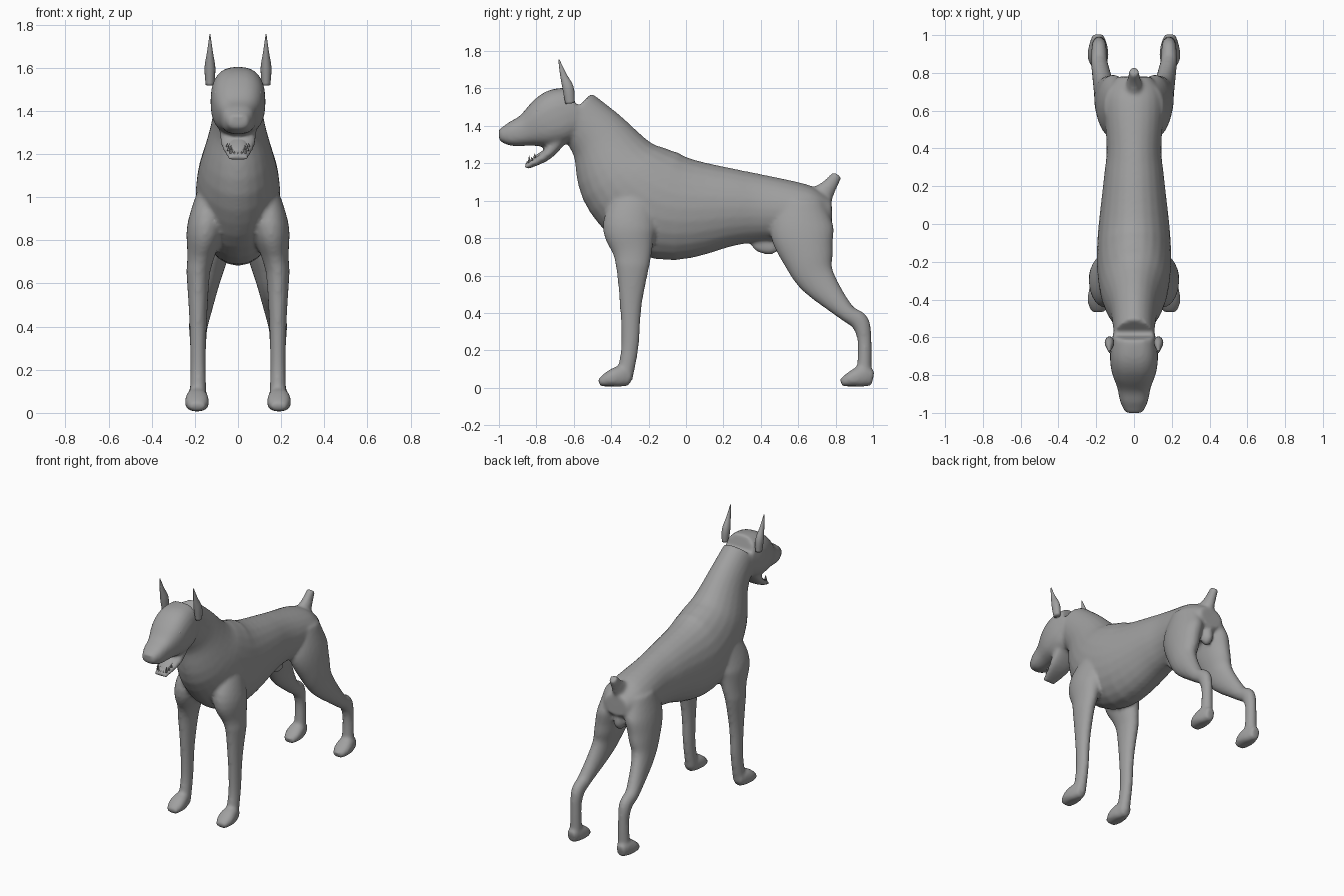
import bpy, bmesh, math
from mathutils import Vector, Matrix

cube = bpy.data.objects.get("Cube")
if cube:
    bpy.data.objects.remove(cube, do_unlink=True)

grey = bpy.data.materials.new("plain grey")
grey.use_nodes = True
grey.diffuse_color = (.35, .35, .35, 1)
shader = grey.node_tree.nodes["Principled BSDF"]
shader.inputs["Base Color"].default_value = grey.diffuse_color


def resample(stations, steps=5):
    """Follow a Catmull-Rom curve through the stations."""
    points = [Vector(station) for station in stations]
    last = len(points) - 1
    curve = []
    for index in range(last):
        here, ahead = points[index], points[index + 1]
        before = points[max(index - 1, 0)]
        beyond = points[min(index + 2, last)]
        for step in range(steps):
            t = step / steps
            leave = (ahead - before) / 2
            arrive = (beyond - here) / 2
            gap = ahead - here
            curve.append(here + leave * t
                         + (gap * 3 - leave * 2 - arrive) * t ** 2
                         + (leave + arrive - gap * 2) * t ** 3)
    return curve + [points[last]]


def loft(bm, stations, side=1, spread=None, power=2, sides=24):
    """Skin rings set square to a path; a station is y, z, half depth, half width."""
    curve = resample(stations)
    rings = []
    for index, (y, z, depth, width) in enumerate(curve):
        before = curve[max(index - 1, 0)]
        after = curve[min(index + 1, len(curve) - 1)]
        along = (after - before).to_2d().normalized()
        middle = spread(z) if spread else 0
        ring = []
        for corner in range(sides):
            angle = math.tau * corner / sides
            up, out = (math.copysign(abs(value) ** (2 / power), value)
                       for value in (math.cos(angle), math.sin(angle)))
            ring.append(bm.verts.new((side * (middle + width * out),
                                      y - along.y * depth * up,
                                      z + along.x * depth * up)))
        rings.append(ring)
    faces = [bm.faces.new(rings[0]), bm.faces.new(rings[-1])]
    for ring, following in zip(rings, rings[1:]):
        for corner in range(sides):
            faces.append(bm.faces.new((ring[corner - 1], ring[corner],
                                       following[corner], following[corner - 1])))
    bmesh.ops.recalc_face_normals(bm, faces=faces)


def ball(bm, centre, size, tilt=0):
    """Stretched sphere, tipped about the sideways axis."""
    placing = (Matrix.Translation(centre) @ Matrix.Rotation(tilt, 4, 'X')
               @ Matrix.Diagonal((*size, 1)))
    bmesh.ops.create_uvsphere(bm, u_segments=20, v_segments=12, radius=1, matrix=placing)


def leg_spread(joint_height):
    """Legs hang straight below the joint and lean inwards above it."""
    return lambda z: .185 - .18 * max(0, z - joint_height)


def paw(bm, heel, side):
    loft(bm, [(heel, .05, .04, .03),
              (heel - .06, .06, .055, .05),
              (heel - .12, .045, .04, .055),
              (heel - .17, .025, .02, .035)],
         side, lambda z: .19, power=2.5)


def finish(bm, name):
    mesh = bpy.data.meshes.new(name)
    bm.to_mesh(mesh)
    bm.free()
    mesh.materials.append(grey)
    mesh.shade_smooth()
    part = bpy.data.objects.new(name, mesh)
    bpy.context.collection.objects.link(part)
    return part


body = bmesh.new()

# neck, chest, belly and rump
loft(body, [(-.6, 1.48, .135, .105),
            (-.46, 1.33, .17, .125),
            (-.32, 1.11, .26, .185),
            (-.1, .97, .29, .195),
            (.24, .965, .21, .16),
            (.4, .96, .18, .145),
            (.66, .94, .14, .155),
            (.78, .94, .07, .09)])

# skull and muzzle
loft(body, [(-.58, 1.48, .13, .11),
            (-.68, 1.45, .15, .127),
            (-.77, 1.41, .13, .12),
            (-.86, 1.375, .085, .09),
            (-.94, 1.355, .063, .073),
            (-1, 1.35, .03, .045)], power=2.6)

# open lower jaw
loft(body, [(-.65, 1.38, .05, .09),
            (-.74, 1.25, .03, .08),
            (-.86, 1.18, .015, .045)], power=2.5)

# docked tail
loft(body, [(.7, 1, .08, .055),
            (.76, 1.07, .045, .035),
            (.81, 1.14, .028, .026)])

# underside folds
ball(body, (0, .42, .755), (.03, .075, .04), tilt=-.25)
ball(body, (0, .73, .82), (.04, .045, .065))

for side in (1, -1):
    # shoulder and foreleg
    loft(body, [(-.26, 1, .12, .075),
                (-.3, .86, .145, .09),
                (-.285, .7, .1, .06),
                (-.295, .45, .06, .042),
                (-.3, .22, .047, .036),
                (-.33, .05, .045, .04)], side, leg_spread(.65))
    paw(body, -.295, side)
    # thigh, hock and rear pastern
    loft(body, [(.62, 1, .12, .08),
                (.62, .85, .17, .09),
                (.65, .71, .14, .08),
                (.7, .58, .1, .06),
                (.85, .41, .05, .045),
                (.93, .35, .05, .04),
                (.955, .24, .037, .035),
                (.95, .05, .042, .04)], side, leg_spread(.4))
    paw(body, 1, side)

dog = finish(body, "body")
fuse = dog.modifiers.new("fuse parts", 'REMESH')
fuse.mode = 'VOXEL'
fuse.voxel_size = .011
fuse.use_smooth_shade = True
soften = dog.modifiers.new("soften joins", 'SMOOTH')
soften.factor = .5
soften.iterations = 8

for side, label in ((1, "left"), (-1, "right")):
    # pointed upright ear
    ear = bmesh.new()
    loft(ear, [(-.62, 1.52, .025, .02),
               (-.63, 1.6, .03, .025),
               (-.655, 1.67, .018, .014),
               (-.68, 1.755, .003, .002)], side, lambda z: .13, sides=16)
    finish(ear, label + "_ear")
    # eye set under the brow
    eye = bmesh.new()
    ball(eye, (side * .095, -.79, 1.48), (.015, .015, .015))
    finish(eye, label + "_eye")

# tongue lying in the jaw
tongue = bmesh.new()
ball(tongue, (0, -.78, 1.245), (.04, .065, .012), tilt=-math.radians(-35))
finish(tongue, "tongue")

# teeth around the front of the jaw, with longer canines
teeth = bmesh.new()
for number in range(-4, 5):
    angle = math.radians(number * 20)
    height = .04 if abs(number) == 2 else .02
    setback = .05 * (1 - math.cos(angle))
    root = Vector((.05 * math.sin(angle), setback - .85, setback + 1.19 + height / 2))
    bmesh.ops.create_cone(teeth, cap_ends=True, segments=8, radius1=.008, radius2=.001,
                          depth=height, matrix=Matrix.Translation(root))
finish(teeth, "lower_teeth")
